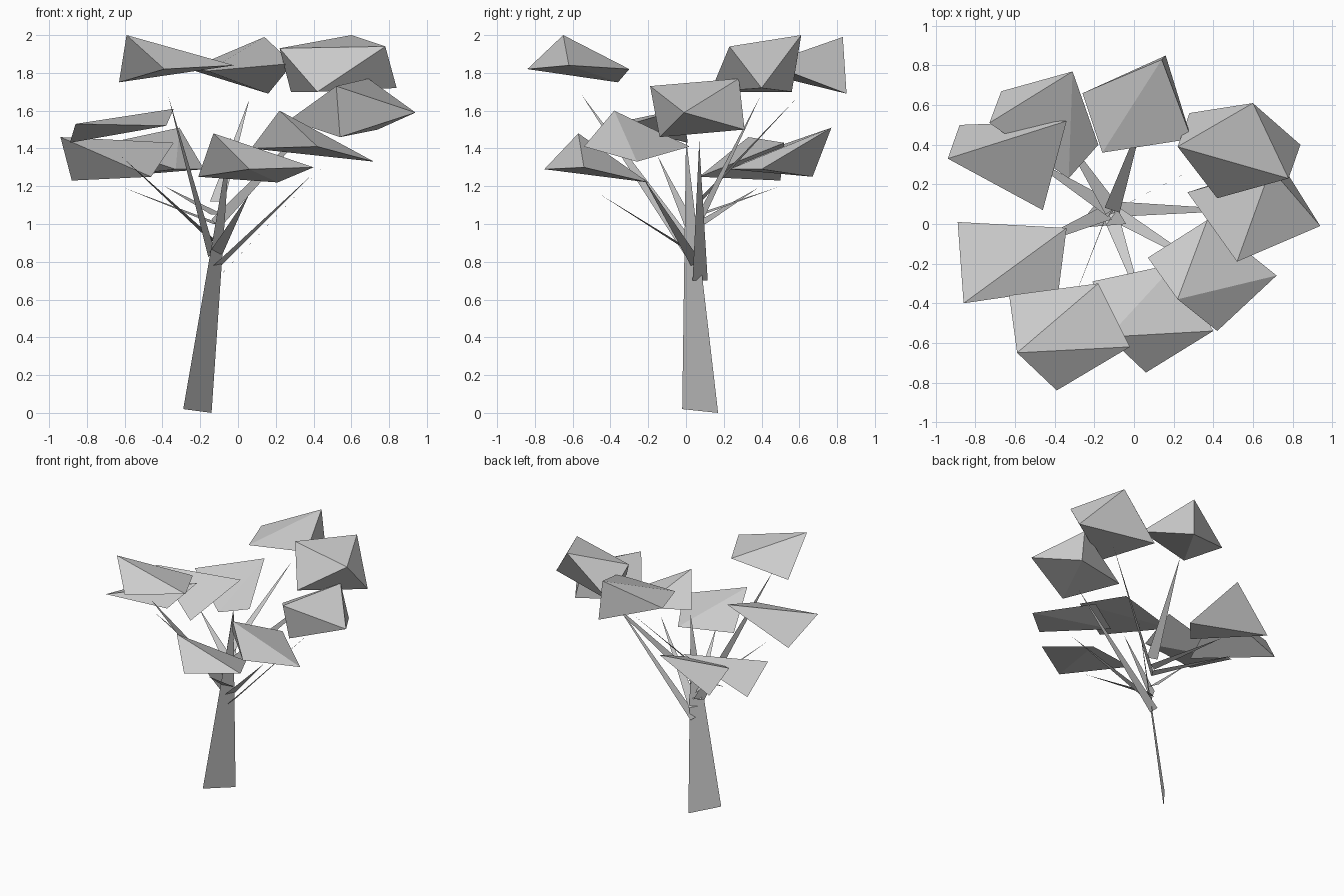
import bpy, bmesh
from mathutils import Vector


def new_object(name, bm):
    me = bpy.data.meshes.new(name)
    bm.to_mesh(me)
    bm.free()
    ob = bpy.data.objects.new(name, me)
    bpy.context.collection.objects.link(ob)
    return ob


def blade(name, a, b, tip):
    """Flat triangular sliver of bark."""
    bm = bmesh.new()
    bm.faces.new([bm.verts.new(p) for p in (a, b, tip)])
    return new_object(name, bm)


def branch(name, base, tip, width=None, size=0.08):
    """Blade from base to tip; lies level across its direction by default."""
    base, tip = Vector(base), Vector(tip)
    w = Vector(width) if width else (tip - base).cross(Vector((0, 0, 1))).normalized() * size
    return blade(name, base - w / 2, base + w / 2, tip)


def foliage(name, corners):
    """Faceted leaf clump: hull of a few corners."""
    bm = bmesh.new()
    for c in corners:
        bm.verts.new(c)
    res = bmesh.ops.convex_hull(bm, input=bm.verts)
    junk = [g for g in res["geom_interior"] if isinstance(g, bmesh.types.BMVert)]
    bmesh.ops.delete(bm, geom=junk, context='VERTS')
    bmesh.ops.recalc_face_normals(bm, faces=bm.faces)
    return new_object(name, bm)


# Trunk
blade("trunk", (-0.29, -0.02, 0.02), (-0.14, 0.17, 0.0), (-0.04, 0.0, 1.46))

# Branches
branch("branch_front_high", (-0.14, 0.04, 0.84), (-0.37, -0.55, 1.68), (0.035, 0.08, 0.03))
branch("branch_front_low", (-0.12, 0.05, 0.84), (0.06, -0.46, 1.16))
branch("branch_right", (-0.12, 0.075, 0.70), (0.58, 0.07, 1.44))
branch("branch_front_right", (-0.11, 0.06, 0.78), (0.38, -0.23, 1.25))
branch("branch_back_right", (-0.12, 0.06, 1.0), (0.52, 0.39, 1.67), (0.04, 0.02, -0.05))
branch("branch_back", (-0.11, 0.07, 1.12), (0.06, 0.58, 1.66))
branch("branch_left", (-0.13, 0.06, 0.91), (-0.62, -0.15, 1.36))
branch("branch_back_left", (-0.11, 0.07, 1.0), (-0.60, 0.38, 1.19))
branch("branch_back_left_upper", (-0.11, 0.07, 1.05), (-0.39, 0.50, 1.20))

# Leaf clumps
CLUMPS = {
    "left": [(-0.86, -0.40, 1.53), (-0.38, -0.33, 1.52), (-0.34, -0.02, 1.61), (-0.89, 0.01, 1.43)],
    "back_left_low": [(-0.94, 0.33, 1.46), (-0.88, 0.50, 1.23), (-0.34, 0.52, 1.43), (-0.46, 0.07, 1.25)],
    "back_left": [(-0.31, 0.77, 1.51), (-0.67, 0.67, 1.25), (-0.73, 0.51, 1.42),
                  (-0.33, 0.23, 1.29), (-0.18, 0.40, 1.29)],
    "back": [(0.14, 0.83, 1.99), (0.16, 0.85, 1.69), (-0.26, 0.66, 1.82),
             (-0.16, 0.36, 1.81), (0.29, 0.43, 1.85)],
    "back_right": [(0.60, 0.61, 2.0), (0.84, 0.40, 1.72), (0.78, 0.23, 1.94),
                   (0.42, 0.13, 1.70), (0.22, 0.39, 1.93), (0.28, 0.56, 1.70)],
    "right": [(0.69, 0.28, 1.77), (0.52, -0.19, 1.73), (0.94, -0.01, 1.59),
              (0.54, -0.14, 1.46), (0.27, 0.16, 1.55), (0.74, 0.31, 1.50)],
    "front_right": [(0.22, -0.38, 1.60), (0.42, -0.54, 1.41), (0.72, -0.26, 1.33),
                    (0.37, 0.02, 1.41), (0.07, -0.17, 1.40)],
    "front": [(-0.13, -0.57, 1.48), (0.40, -0.54, 1.30), (0.06, -0.75, 1.29),
              (0.21, -0.20, 1.22), (-0.21, -0.29, 1.25)],
    "front_left": [(-0.59, -0.65, 2.0), (-0.63, -0.36, 1.75), (-0.18, -0.30, 1.82),
                   (-0.02, -0.62, 1.84), (-0.39, -0.84, 1.82)],
}
for side, corners in CLUMPS.items():
    foliage("leaf_clump_" + side, corners)
